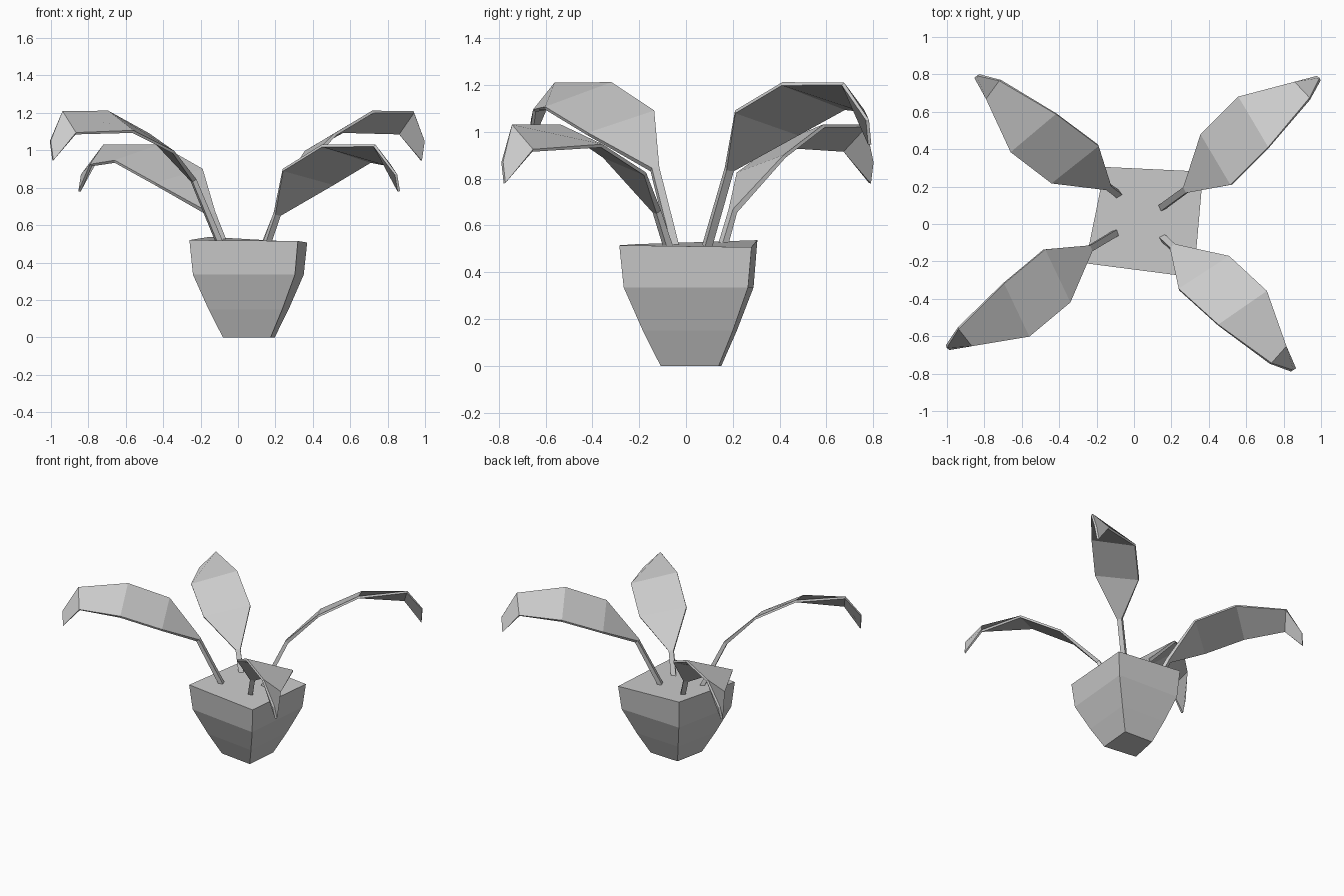
import bpy, bmesh
from math import radians
from mathutils import Vector, Matrix

if "Cube" in bpy.data.objects:
    bpy.data.objects.remove(bpy.data.objects["Cube"])


def loft(name, rings):
    """Closed flat-faced body through four-cornered rings."""
    bm = bmesh.new()
    rows = [[bm.verts.new(p) for p in ring] for ring in rings]
    for a, b in zip(rows, rows[1:]):
        for i in range(4):
            j = (i + 1) % 4
            bm.faces.new((a[i], a[j], b[j], b[i]))
    bm.faces.new(rows[0][::-1])
    bm.faces.new(rows[-1])
    bmesh.ops.recalc_face_normals(bm, faces=bm.faces[:])
    mesh = bpy.data.meshes.new(name)
    bm.to_mesh(mesh)
    bm.free()
    obj = bpy.data.objects.new(name, mesh)
    bpy.context.collection.objects.link(obj)
    return obj


def leaf(name, base, stem_end, left, right):
    """Stem and blade: thin ribbon with two edge paths."""
    base, stem_end = Vector(base), Vector(stem_end)
    left, right = [Vector(p) for p in left], [Vector(p) for p in right]
    axis = stem_end - base
    side = left[0] - right[0]
    side = (side - side.project(axis)).normalized() * 0.017
    left = [base + side, stem_end + side] + left
    right = [base - side, stem_end - side] + right
    thick = [0.03, 0.025] + [0.015] * 4
    mids = [(a + b) / 2 for a, b in zip(left, right)]
    rings = []
    for i, (a, b) in enumerate(zip(left, right)):
        along = mids[min(i + 1, len(mids) - 1)] - mids[max(i - 1, 0)]
        n = along.cross(a - b).normalized() * thick[i] / 2
        rings.append((a + n, b + n, b - n, a - n))
    return loft(name, rings)


def opposite(obj, name, old_base, new_base, angle):
    """Copy of a leaf turned about its root and moved across the pot."""
    mesh = obj.data.copy()
    mesh.transform(Matrix.Translation(new_base)
                   @ Matrix.Rotation(radians(angle), 4, 'Z')
                   @ Matrix.Translation(-Vector(old_base)))
    mesh.name = name
    bpy.context.collection.objects.link(bpy.data.objects.new(name, mesh))


# Pot: slightly skewed square, widening upwards
top = [(-0.26, -0.21, 0.52), (0.32, -0.285, 0.515),
       (0.37, 0.28, 0.507), (-0.155, 0.305, 0.537)]
levels = [(0.44, 0.0), (0.68, 0.15), (0.94, 0.335)]
cx, cy = 0.06, 0.03
rings = [[(cx + (x - cx) * s, cy + (y - cy) * s, z) for x, y, _ in top]
         for s, z in levels]
loft("pot", rings + [top])

# Tall leaves: back right and front left
tall_base = (0.15, 0.09, 0.51)
tall = leaf("back_right_leaf", tall_base, (0.28, 0.185, 0.84),
            [(0.36, 0.48, 0.99), (0.56, 0.68, 1.10),
             (0.86, 0.755, 1.09), (0.98, 0.785, 0.945)],
            [(0.52, 0.21, 1.085), (0.72, 0.41, 1.205),
             (0.94, 0.67, 1.205), (0.995, 0.775, 1.05)])
opposite(tall, "front_left_leaf", tall_base, (-0.10, -0.05, 0.51), 174.8)

# Short leaves: front right and back left
short_base = (0.155, -0.075, 0.505)
short = leaf("front_right_leaf", short_base, (0.21, -0.125, 0.66),
             [(0.51, -0.175, 0.82), (0.71, -0.36, 0.94),
              (0.81, -0.655, 0.92), (0.86, -0.775, 0.78)],
             [(0.24, -0.35, 0.895), (0.45, -0.54, 1.025),
              (0.73, -0.745, 1.025), (0.845, -0.785, 0.87)])
opposite(short, "back_left_leaf", short_base, (-0.08, 0.155, 0.505), 185.4)
